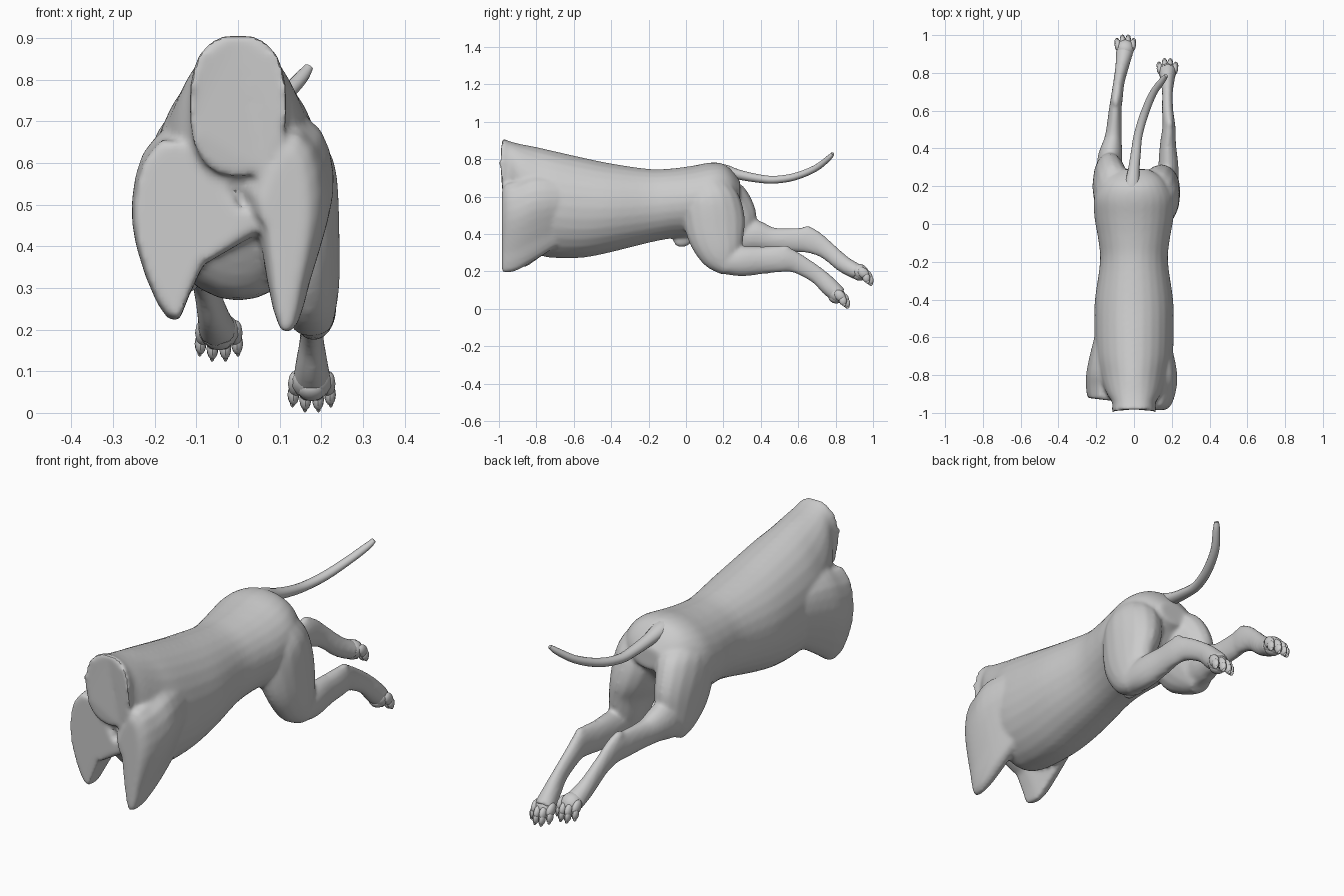
import bpy, bmesh, math
from mathutils import Vector, Matrix

if "Cube" in bpy.data.objects:
    bpy.data.objects.remove(bpy.data.objects["Cube"])

coat = bpy.data.materials.new("grey_coat")
coat.diffuse_color = (0.6, 0.6, 0.6, 1)
coat.use_nodes = True
coat.node_tree.nodes["Principled BSDF"].inputs["Base Color"].default_value = coat.diffuse_color


def spline(rows, steps):
    """Catmull-Rom resampling of equal-length number rows."""
    out = []
    for i in range(len(rows) - 1):
        a, b, c, d = (rows[min(max(i + k, 0), len(rows) - 1)] for k in (-1, 0, 1, 2))
        for s in range(steps):
            t = s / steps
            out.append([0.5 * (2 * q + (r - p) * t + (2 * p - 5 * q + 4 * r - w) * t * t
                               + (3 * q - p - 3 * r + w) * t ** 3)
                        for p, q, r, w in zip(a, b, c, d)])
    return out + [list(rows[-1])]


def skin(bm, rings):
    """Bridge point rings and cap both ends."""
    loops = [[bm.verts.new(p) for p in ring] for ring in rings]
    n = len(loops[0])
    faces = [bm.faces.new((a[i], a[(i + 1) % n], b[(i + 1) % n], b[i]))
             for a, b in zip(loops, loops[1:]) for i in range(n)]
    faces += [bm.faces.new(loops[0]), bm.faces.new(loops[-1])]
    bmesh.ops.recalc_face_normals(bm, faces=faces)


def tube(bm, rows, n=16, steps=4):
    """Rows are x, y, z, half width, half depth along a path."""
    rows = spline(rows, steps)
    pts = [Vector(r[:3]) for r in rows]
    rings = []
    for i, r in enumerate(rows):
        t = (pts[min(i + 1, len(pts) - 1)] - pts[max(i - 1, 0)]).normalized()
        side = (Vector((1, 0, 0)) - t * t.x).normalized()
        up = t.cross(side)
        rings.append([pts[i] + side * r[3] * math.cos(k * math.tau / n)
                      + up * r[4] * math.sin(k * math.tau / n) for k in range(n)])
    skin(bm, rings)


def ball(bm, loc, size, tilt=0):
    m = Matrix.Translation(loc) @ Matrix.Rotation(tilt, 4, 'X') @ Matrix.Diagonal((*size, 1))
    bmesh.ops.create_uvsphere(bm, u_segments=12, v_segments=8, radius=1, matrix=m)


def stump(bm, outline, centre, sections):
    """Cut limb outline in x, z, shrunk and shifted along y."""
    cx, cz = centre
    outline = spline(outline + outline[:1], 2)[:-1]
    rings = []
    for y, sx, sz, dz in spline(sections, 3):
        rings.append([(cx + (x - cx) * sx, y + 0.12 * abs(x) * (x < 0), cz + dz + (z - cz) * sz)
                      for x, z in outline])
    skin(bm, rings)


def make(name, bm, voxel=0, angle=38):
    mesh = bpy.data.meshes.new(name)
    bm.to_mesh(mesh)
    bm.free()
    ob = bpy.data.objects.new(name, mesh)
    bpy.context.collection.objects.link(ob)
    if voxel:  # fuse overlapping volumes into one skin
        r = ob.modifiers.new("fuse", 'REMESH')
        r.mode, r.voxel_size = 'VOXEL', voxel
        s = ob.modifiers.new("soften", 'SMOOTH')
        s.factor, s.iterations = 0.5, 8
        dg = bpy.context.evaluated_depsgraph_get()
        fused = bpy.data.meshes.new_from_object(ob.evaluated_get(dg))
        ob.modifiers.clear()
        ob.data = fused
    ob.data.materials.clear()
    ob.data.materials.append(coat)
    bpy.ops.object.select_all(action='DESELECT')
    ob.select_set(True)
    bpy.context.view_layer.objects.active = ob
    bpy.ops.object.shade_smooth_by_angle(angle=math.radians(angle))
    return ob


# Torso: y, top, bottom, half width, squareness (neck is boxier)
body = bmesh.new()
profile = [(-.975, .91, .565, .117, .8), (-.945, .897, .56, .116, .8), (-.89, .882, .44, .15, .9),
           (-.8, .865, .30, .185, 1), (-.7, .842, .272, .205, 1), (-.55, .808, .274, .211, 1),
           (-.4, .777, .303, .207, 1), (-.2, .748, .353, .18, 1), (-.08, .75, .376, .19, 1),
           (.03, .764, .385, .209, 1), (.13, .782, .42, .212, 1), (.2, .775, .49, .18, 1),
           (.25, .735, .55, .14, 1), (.29, .68, .58, .08, 1)]


def power(v, e):
    return math.copysign(abs(v) ** e, v)


rings = []
for i, (y, top, low, w, e) in enumerate(spline(profile, 4)):
    ring = []
    for a in (k * math.tau / 28 for k in range(28)):
        z = (top + low) / 2 + (top - low) / 2 * power(math.sin(a), e)
        push = .028 * max(0, 1 - abs(z - .78) / .17) if i == 0 else 0
        ring.append((w * power(math.cos(a), e), y - push, z))
    rings.append(ring)
skin(body, rings)

# Front limb stumps: broad flat cut on the left, rounded shoulder on the right
stump(body, [(-.18, .655), (-.10, .63), (0, .5), (.05, .44), (-.085, .36), (-.14, .23),
             (-.19, .27), (-.237, .4), (-.247, .5), (-.225, .6)], (-.12, .5),
      [(-.95, 1, 1, 0), (-.88, 1.06, 1.03, 0), (-.8, 1.02, .95, .03), (-.65, .75, .7, .06),
       (-.5, .4, .4, .06)])
stump(body, [(.055, .45), (.075, .3), (.10, .2), (.14, .205), (.165, .3), (.195, .42),
             (.205, .52), (.18, .63), (.11, .67), (.02, .53)], (.11, .45),
      [(-.985, .6, .9, -.02), (-.96, .9, 1, 0), (-.9, 1.14, 1, .015), (-.8, 1.26, .95, .06),
       (-.65, .95, .7, .09), (-.5, .5, .4, .1)])

# Hind legs: thighs
tube(body, [(.1, .11, .66, .09, .1), (.118, .135, .58, .115, .15), (.138, .15, .48, .107, .165),
            (.162, .165, .38, .084, .15), (.172, .195, .28, .07, .11), (.18, .235, .205, .047, .045)])
tube(body, [(-.085, .11, .66, .09, .1), (-.1, .15, .59, .11, .16), (-.12, .19, .52, .1, .175),
            (-.13, .235, .43, .087, .16), (-.14, .275, .35, .067, .1), (-.14, .3, .3, .042, .04)])
# Hind legs: shanks, hocks and feet
tube(body, [(.18, .2, .25, .055, .065), (.182, .3, .253, .054, .08), (.18, .42, .26, .043, .073),
            (.185, .52, .265, .034, .07), (.178, .6, .24, .03, .054), (.177, .7, .18, .029, .047),
            (.177, .77, .115, .04, .05), (.177, .82, .07, .048, .045)])
tube(body, [(-.14, .24, .36, .055, .07), (-.127, .35, .39, .066, .09), (-.11, .46, .37, .045, .066),
            (-.1, .6, .367, .034, .066), (-.092, .66, .365, .032, .07), (-.08, .75, .315, .03, .05),
            (-.062, .84, .24, .037, .046), (-.048, .92, .195, .048, .043)])
for hx, hy, hz in ((.187, .53, .312), (-.097, .65, .415)):
    ball(body, (hx, hy, hz), (.022, .033, .03), -.5)

# Belly sheath
ball(body, (0, -.015, .37), (.03, .055, .04), .3)
make("body", body, voxel=.0095)

# Paws with four toes, a pad and claws
for name, px, py, pz in (("right_paw", .177, .805, 0), ("left_paw", -.046, .93, .122)):
    bm = bmesh.new()
    ball(bm, (px, py, pz + .075), (.049, .05, .042), -.6)
    ball(bm, (px, py - .01, pz + .055), (.034, .035, .025), -.4)
    for dx, dy, dz in ((-.04, -.008, .012), (-.014, .01, 0), (.014, .01, 0), (.04, -.008, .012)):
        ball(bm, (px + dx, py + .026 + dy, pz + .058 + dz), (.017, .036, .026), -.8)
        ball(bm, (px + dx * 1.1, py + .042 + dy, pz + .032 + dz), (.014, .021, .026), .2)
        ball(bm, (px + dx * 1.15, py + .048 + dy, pz + .013 + dz), (.006, .012, .012), .2)
    make(name, bm)

# Tail
tail = bmesh.new()
tube(tail, [(-.012, .13, .745, .055, .032), (-.01, .2, .742, .042, .032), (-.002, .28, .718, .031, .027),
            (.01, .38, .698, .026, .023), (.022, .47, .69, .023, .021), (.054, .58, .706, .022, .02),
            (.1, .69, .75, .02, .018), (.15, .76, .803, .017, .015), (.17, .785, .83, .011, .009)], n=14)
make("tail", tail)
